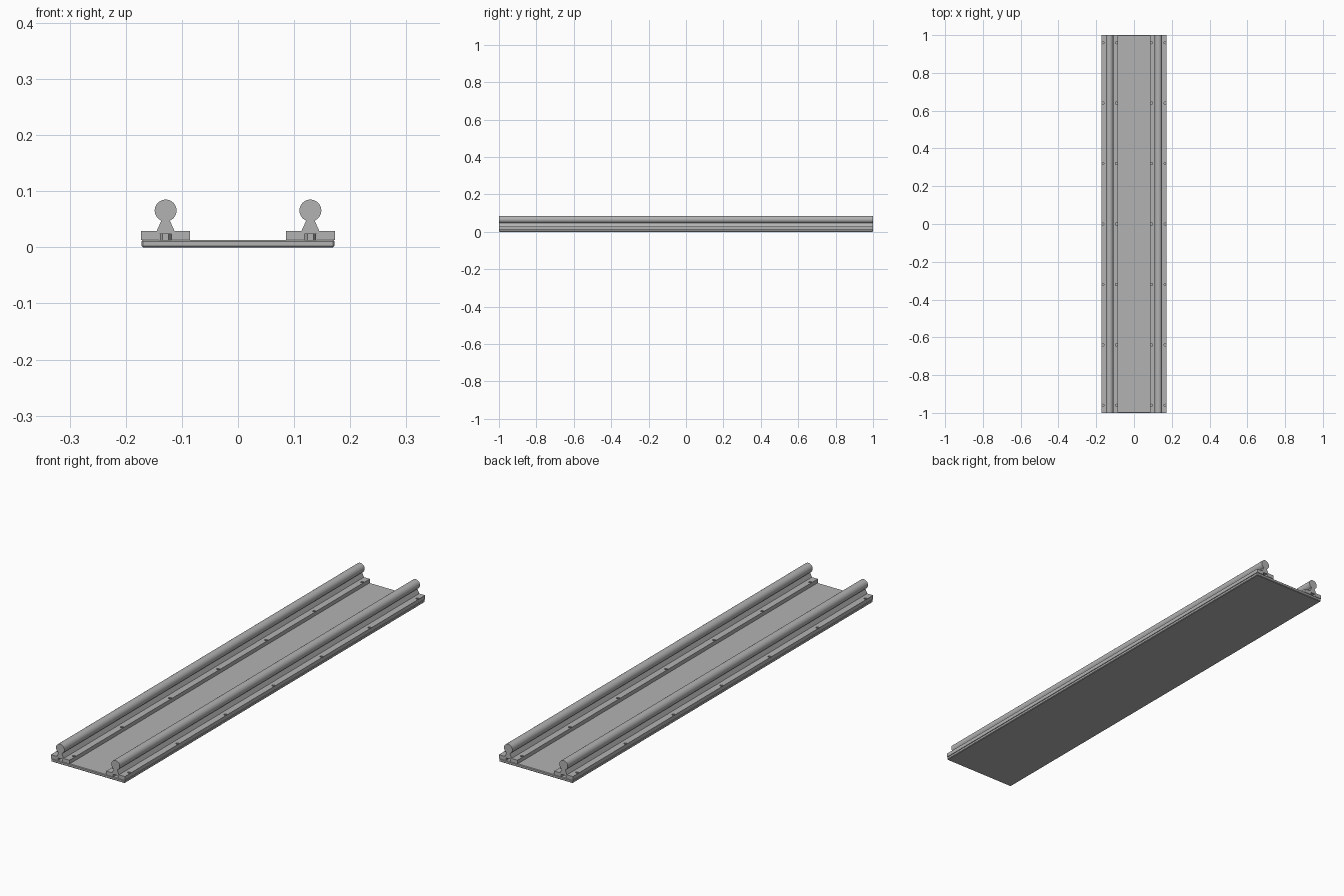
import bpy
import bmesh
from math import asin, cos, pi, sin
from mathutils import Matrix

if "Cube" in bpy.data.objects:
    bpy.data.objects.remove(bpy.data.objects["Cube"], do_unlink=True)

RAIL_X = 0.129      # rail centre line
PLATE_TOP = 0.013
FOOT_TOP = 0.029
ROD_Z, ROD_R = 0.0655, 0.0195
SLOT_W, SLOT_TOP = 0.0107, 0.024
STATIONS = [i * 0.32 for i in range(-3, 4)]

grey = bpy.data.materials.new("aluminium grey")
grey.use_nodes = True
colour = (0.45, 0.45, 0.45, 1)
grey.diffuse_color = colour
grey.node_tree.nodes["Principled BSDF"].inputs["Base Color"].default_value = colour


def make_object(name, bm):
    bmesh.ops.recalc_face_normals(bm, faces=bm.faces)
    mesh = bpy.data.meshes.new(name)
    bm.to_mesh(mesh)
    bm.free()
    mesh.materials.append(grey)
    obj = bpy.data.objects.new(name, mesh)
    bpy.context.collection.objects.link(obj)
    return obj


def activate(obj):
    bpy.ops.object.select_all(action='DESELECT')
    obj.select_set(True)
    bpy.context.view_layer.objects.active = obj


def add_cylinders(bm, xs, radius, z0, z1, sides):
    for x in xs:
        for y in STATIONS:
            bmesh.ops.create_cone(
                bm, cap_ends=True, segments=sides, radius1=radius, radius2=radius,
                depth=z1 - z0, matrix=Matrix.Translation((x, y, (z0 + z1) / 2)))


def rail_profile():
    """Foot with a bolt slot, tapered neck and round rod, as (x, z)."""
    neck = 0.0075
    right = [(SLOT_W, SLOT_TOP), (SLOT_W, PLATE_TOP), (0.0435, PLATE_TOP),
             (0.0435, FOOT_TOP), (0.016, FOOT_TOP)]
    start = -pi / 2 + asin(neck / ROD_R)
    sweep = pi - 2 * asin(neck / ROD_R) + pi
    steps = 40
    angles = [start + sweep * i / steps for i in range(steps + 1)]
    rod = [(ROD_R * cos(a), ROD_Z + ROD_R * sin(a)) for a in angles]
    return right + rod + [(-x, z) for x, z in reversed(right)]


# Base plate with chamfered edges
bm = bmesh.new()
bmesh.ops.create_cube(bm, size=1, matrix=Matrix.Translation((0, 0, PLATE_TOP / 2))
                      @ Matrix.Diagonal((0.344, 2, PLATE_TOP, 1)))
bmesh.ops.bevel(bm, geom=bm.edges[:], offset=0.0025, segments=1, affect='EDGES')
make_object("base_plate", bm)

for side, sx in (("left", 1), ("right", -1)):
    cx = sx * RAIL_X

    # Extruded supported rail
    bm = bmesh.new()
    face = bm.faces.new([bm.verts.new((cx + x, -1, z)) for x, z in rail_profile()])
    ext = bmesh.ops.extrude_face_region(bm, geom=[face])
    moved = [v for v in ext["geom"] if isinstance(v, bmesh.types.BMVert)]
    bmesh.ops.translate(bm, verts=moved, vec=(0, 2, 0))
    rail = make_object(side + "_rail", bm)

    # Mounting holes along both flanges of the foot
    bm = bmesh.new()
    add_cylinders(bm, (cx - 0.036, cx + 0.036), 0.006, 0.008, 0.035, 20)
    cutter = make_object(side + "_hole_cutter", bm)
    cutter.hide_render = True
    activate(rail)
    cut = rail.modifiers.new("holes", 'BOOLEAN')
    cut.object = cutter
    cut.operation = 'DIFFERENCE'
    cut.solver = 'EXACT'
    bpy.ops.object.modifier_apply(modifier=cut.name)
    bpy.data.objects.remove(cutter, do_unlink=True)
    bpy.ops.object.shade_smooth_by_angle(angle=pi / 7)

    # Hexagonal bolt heads inside the slot
    bm = bmesh.new()
    add_cylinders(bm, (0,), SLOT_W - 0.0003, PLATE_TOP, SLOT_TOP - 0.0005, 6)
    # Turn each head so a flat faces the rail ends
    for y in STATIONS:
        head = [v for v in bm.verts if abs(v.co.y - y) < 0.05]
        bmesh.ops.rotate(bm, verts=head, cent=(0, y, 0),
                         matrix=Matrix.Rotation(pi / 6, 3, 'Z'))
    bmesh.ops.translate(bm, verts=bm.verts[:], vec=(cx, 0, 0))
    make_object(side + "_slot_bolts", bm)
